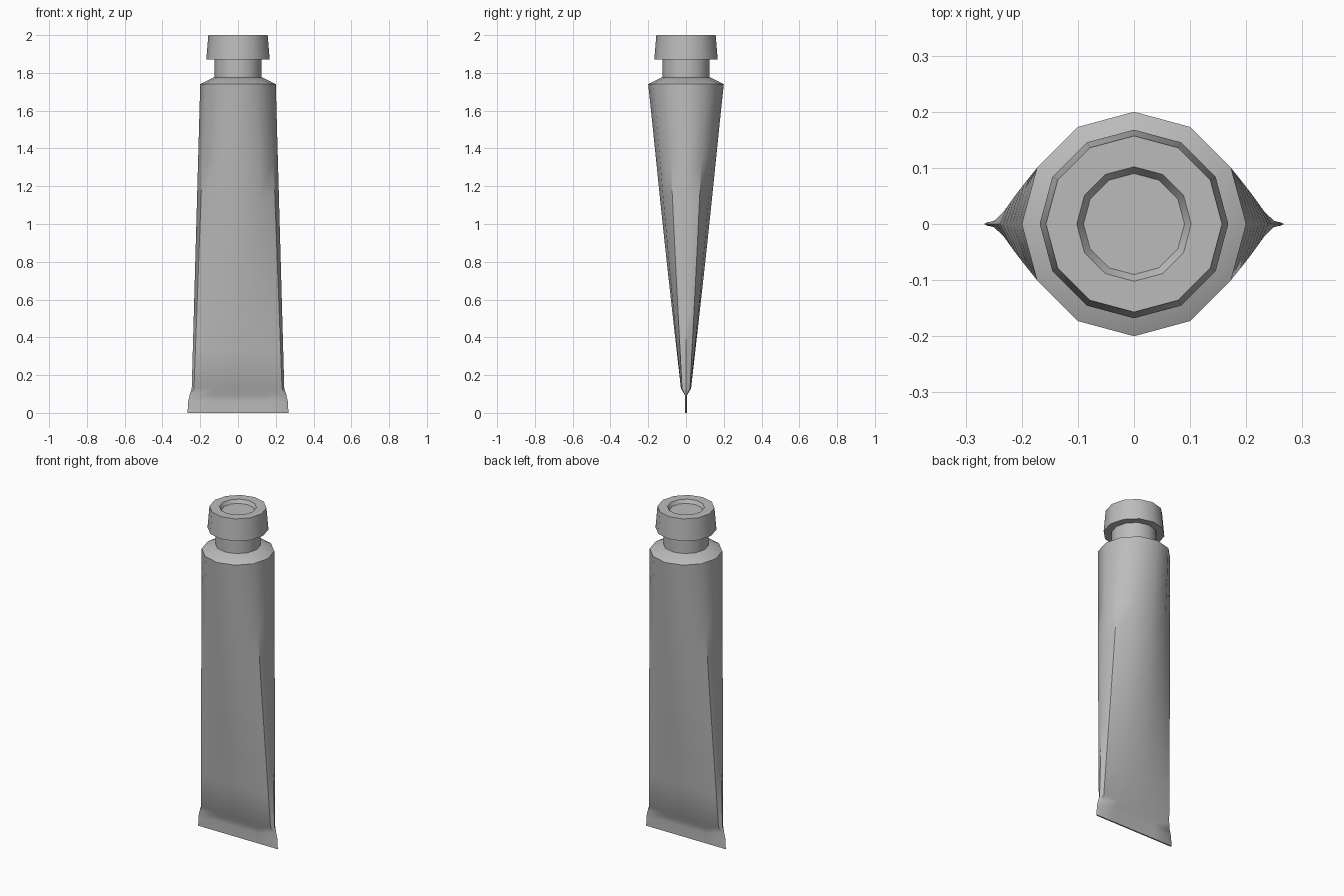
import bpy, math

SIDES = 12

if "Cube" in bpy.data.objects:
    bpy.data.objects.remove(bpy.data.objects["Cube"], do_unlink=True)

# single grey finish
grey = bpy.data.materials.new("plain_grey")
grey.use_nodes = True
grey.diffuse_color = (0.5, 0.5, 0.5, 1)
grey.node_tree.nodes["Principled BSDF"].inputs["Base Color"].default_value = (0.5, 0.5, 0.5, 1)


def loft(name, rings):
    """Skin closed rings of SIDES points, listed from the bottom up, and cap both ends."""
    verts = [p for ring in rings for p in ring]
    faces = []
    for r in range(len(rings) - 1):
        a, b = r * SIDES, (r + 1) * SIDES
        for i in range(SIDES):
            j = (i + 1) % SIDES
            faces.append((a + i, a + j, b + j, b + i))
    faces.append(tuple(reversed(range(SIDES))))
    faces.append(tuple(range(len(verts) - SIDES, len(verts))))
    mesh = bpy.data.meshes.new(name)
    mesh.from_pydata(verts, [], faces)
    mesh.materials.append(grey)
    obj = bpy.data.objects.new(name, mesh)
    bpy.context.collection.objects.link(obj)
    bpy.ops.object.select_all(action='DESELECT')
    obj.select_set(True)
    bpy.context.view_layer.objects.active = obj
    bpy.ops.object.shade_smooth_by_angle(angle=math.radians(40))
    return obj


def circle(radius, z):
    angles = [math.tau * i / SIDES for i in range(SIDES)]
    return [(radius * math.cos(a), radius * math.sin(a), z) for a in angles]


def mirrored(quarter, z):
    """Full ring from the four points of its first quadrant."""
    (x0, _), (x1, y1), (x2, y2), (_, y3) = quarter
    half = [(x0, 0), (x1, y1), (x2, y2), (0, y3), (-x2, y2), (-x1, y1)]
    return [(x, y, z) for x, y in half] + [(-x, -y, z) for x, y in half]


# tube body: round shoulder flattening into a thin crimped end
ROUND = [(0.2, 0), (0.173, 0.1), (0.1, 0.173), (0, 0.2)]
FLAT = [(0.245, 0), (0.233, 0.021), (0.135, 0.027), (0, 0.027)]
BASE_Z, TOP_Z, STEPS = 0.13, 1.74, 8


def crimp(width, thick, z):
    return mirrored([(width, 0), (width * 0.97, thick), (width * 0.55, thick), (0, thick)], z)


rings = [crimp(0.267, 0.004, 0), crimp(0.264, 0.004, 0.06), crimp(0.256, 0.006, 0.095)]
for k in range(STEPS + 1):
    t = k / STEPS
    bulge = 1 + 0.22 * t * (1 - t) ** 2
    quarter = [(fx + (rx - fx) * t, (fy + (ry - fy) * t) * bulge)
               for (fx, fy), (rx, ry) in zip(FLAT, ROUND)]
    rings.append(mirrored(quarter, BASE_Z + (TOP_Z - BASE_Z) * t))
rings.append(circle(0.13, 1.775))
loft("tube_body", rings)

# neck
loft("neck", [circle(0.125, 1.77), circle(0.125, 1.875)])

# cap with a shallow dished top
loft("cap", [circle(0.168, 1.87), circle(0.157, 2.0), circle(0.102, 2.0), circle(0.09, 1.98)])
